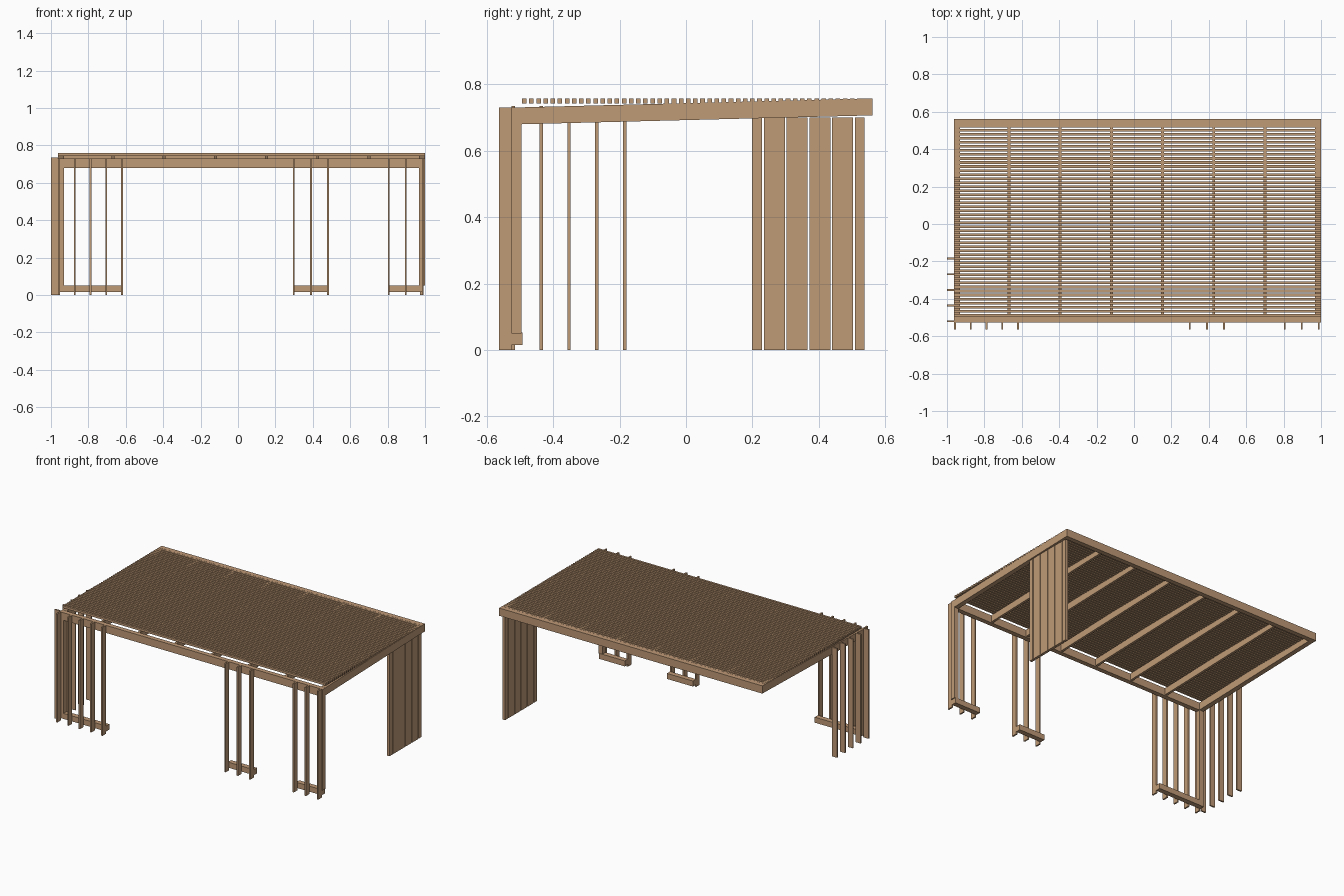
import bpy
import bmesh

cube = bpy.data.objects.get("Cube")
if cube:
    bpy.data.objects.remove(cube, do_unlink=True)

wood = bpy.data.materials.new("warm_wood")
wood.use_nodes = True
TAN = (0.52, 0.32, 0.18, 1)
wood.diffuse_color = TAN
wood.node_tree.nodes["Principled BSDF"].inputs["Base Color"].default_value = TAN


def box(name, x, y, z, rise=0.0):
    """Box from (min, max) ranges; rise lifts the back end to make a slope."""
    bm = bmesh.new()
    bmesh.ops.create_cube(bm, size=1)
    for v in bm.verts:
        back = v.co.y + 0.5
        v.co.x = x[0] + (v.co.x + 0.5) * (x[1] - x[0])
        v.co.y = y[0] + back * (y[1] - y[0])
        v.co.z = z[0] + (v.co.z + 0.5) * (z[1] - z[0]) + rise * back
    mesh = bpy.data.meshes.new(name)
    bm.to_mesh(mesh)
    bm.free()
    mesh.materials.append(wood)
    obj = bpy.data.objects.new(name, mesh)
    bpy.context.collection.objects.link(obj)
    return obj


def spread(first, last, count):
    return [first + (last - first) * i / (count - 1) for i in range(count)]


LEFT, RIGHT = 1.0, -0.963
FRONT_BEAM = (-0.526, -0.495)
RISE = 0.026
FIN = 0.005  # half thickness of a fin

# Roof frame
box("front_beam", (RIGHT, LEFT), FRONT_BEAM, (0.679, 0.73))
box("back_beam", (RIGHT, LEFT), (0.53, 0.562), (0.706, 0.758))
sides = {"right": (RIGHT, RIGHT + 0.032), "left": (LEFT - 0.032, LEFT)}
for side, x in sides.items():
    box(side + "_side_beam", x, (-0.495, 0.53), (0.68, 0.731), RISE)
    box(side + "_corner_upright", x, FRONT_BEAM, (0.05, 0.68))

# Sloping rafters
for x in spread(-0.668, 0.70, 6):
    box("rafter", (x - 0.008, x + 0.008), (-0.495, 0.53), (0.685, 0.731), RISE)

# Level roof slats
for y in spread(-0.487, 0.522, 48):
    box("roof_slat", (RIGHT, LEFT), (y - 0.0068, y + 0.0068), (0.743, 0.758))

# Front fin groups, each tied by a low rail
for first, last, count in ((-0.957, -0.62, 5), (0.298, 0.482, 3), (0.806, 0.988, 3)):
    for x in spread(first, last, count):
        box("front_fin", (x - FIN, x + FIN), (-0.564, -0.526), (0, 0.731))
    box("low_rail", (first - FIN, last + FIN), (-0.526, -0.492), (0.015, 0.052))

# Fins on the right side
for y in spread(-0.52, -0.185, 5):
    box("side_fin", (-1.0, RIGHT), (y - FIN, y + FIN), (0, 0.735))

# Boarded wall on the left side: full boards with a half board at each end
edges = [0.197] + spread(0.232, 0.506, 5) + [0.54]
for a, b in zip(edges, edges[1:]):
    box("wall_board", (0.972, 0.99), (a + 0.0025, b - 0.0025), (0, 0.70))
